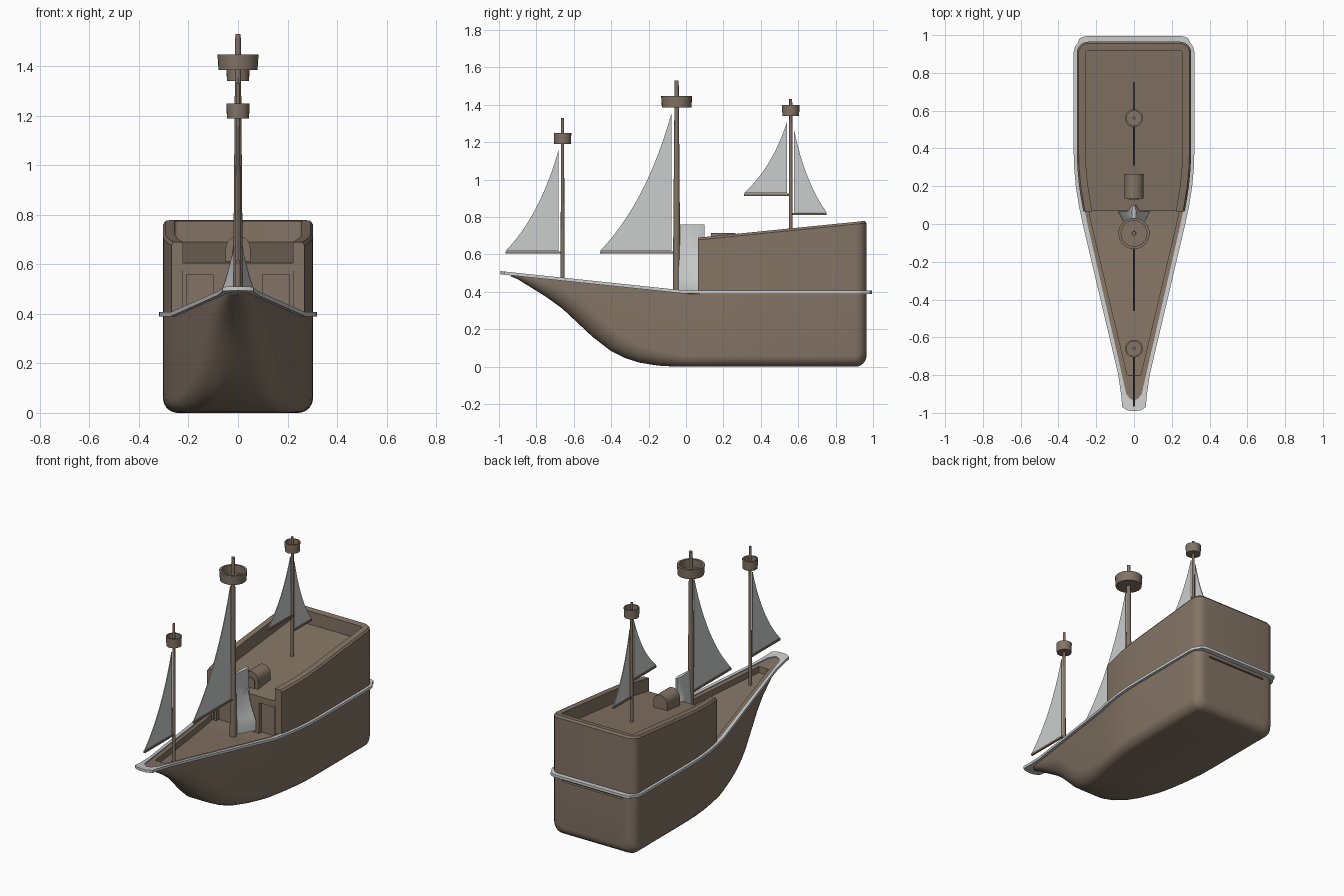
import bpy, bmesh, math

if "Cube" in bpy.data.objects:
    bpy.data.objects.remove(bpy.data.objects["Cube"])

def mat(name, rgb):
    m = bpy.data.materials.new(name)
    m.diffuse_color = (*rgb, 1)
    m.use_nodes = True
    m.node_tree.nodes["Principled BSDF"].inputs["Base Color"].default_value = m.diffuse_color
    return m

WOOD = mat("brown_wood", (0.23, 0.175, 0.13))
GREY = mat("light_grey", (0.6, 0.61, 0.61))

def make(name, verts, faces, m, mirror=False, smooth=True):
    me = bpy.data.meshes.new(name)
    me.from_pydata(verts, [], faces)
    bm = bmesh.new()
    bm.from_mesh(me)
    bmesh.ops.remove_doubles(bm, verts=bm.verts, dist=1e-5)
    bmesh.ops.recalc_face_normals(bm, faces=bm.faces)
    bm.to_mesh(me)
    bm.free()
    me.materials.append(m)
    ob = bpy.data.objects.new(name, me)
    bpy.context.collection.objects.link(ob)
    if mirror:
        ob.modifiers.new("mirror", 'MIRROR').merge_threshold = 0.0005
    if smooth:
        bpy.ops.object.select_all(action='DESELECT')
        ob.select_set(True)
        bpy.context.view_layer.objects.active = ob
        bpy.ops.object.shade_smooth_by_angle(angle=math.radians(35))
    return ob

def loft(name, rings, m, closed=True, caps=True, **kw):
    n = len(rings[0])
    verts = [p for r in rings for p in r]
    faces = []
    for i in range(len(rings) - 1):
        for j in range(n if closed else n - 1):
            k = (j + 1) % n
            faces.append((i*n + j, i*n + k, (i+1)*n + k, (i+1)*n + j))
    if caps:
        faces += [tuple(range(n)), tuple((len(rings)-1)*n + j for j in range(n))]
    return make(name, verts, faces, m, **kw)

def box(name, x0, x1, y0, y1, z0, z1, m=WOOD):
    return loft(name, [[(x0, y0, z), (x1, y0, z), (x1, y1, z), (x0, y1, z)] for z in (z0, z1)], m, smooth=False)

def lathe(name, y, prof, m=WOOD, n=24):
    rings = [[(r*math.cos(2*math.pi*i/n), y + r*math.sin(2*math.pi*i/n), z) for i in range(n)] for r, z in prof]
    return loft(name, rings, m)

def interp(tab, y):
    if y <= tab[0][0]:
        return tab[0][1]
    for (a, p), (b, q) in zip(tab, tab[1:]):
        if y <= b:
            return p + (q - p)*(y - a)/(b - a)
    return tab[-1][1]

# Hull shape: half width, keel height, deck edge height
WT = [(-.935, .004), (-.925, .022), (-.9, .042), (.0, .254), (.1, .275), (.2, .291), (.3, .30), (.4, .303)]
BT = [(-.935, .482), (-.9, .468), (-.75, .375), (-.66, .31), (-.58, .235), (-.5, .16), (-.4, .083),
      (-.33, .048), (-.25, .022), (-.15, .006), (-.05, 0)]
RZ = [(-.93, .015), (-.75, .08), (-.55, .16), (-.3, .10), (0, .06)]
RX = [(-.93, .9), (-.6, .8), (-.3, .45), (0, .22), (.3, .2)]
def edge_z(y):
    return .40 + max(0, -y)*.105

stations = [(y, interp(WT, y), interp(BT, y)) for y in
            (-.935, -.925, -.9, -.85, -.801, -.799, -.75, -.66, -.58, -.5, -.45, -.4, -.33, -.25, -.15, -.05, 0,
             .1, .2, .3, .4, .65, .905)]
for i in range(1, 7):
    a = i*math.pi/12
    stations.append((.905 + .06*math.sin(a), .243 + .06*math.cos(a), .06*(1 - math.cos(a))))

# Hull with bulwark and sunken deck
rings = []
for y, w, b in stations:
    t = edge_z(y)
    rx, rz = w*interp(RX, y), min(interp(RZ, y), (t - b)*.9)
    d = .04 if y > -.8 else 0
    r = [(0, y, b)]
    for i in range(8):
        a = i*math.pi/14
        r.append((w - rx + rx*math.sin(a), y, b + rz*(1 - math.cos(a))))
    wi = max(w - .03, w*.4)
    r += [(w, y, t), (wi, y, t), (wi, y, t - d), (0, y, t - d)]
    rings.append(r)
loft("hull", rings, WOOD, closed=False, mirror=True)

# Plan outline, bow tip to stern centre, and offsets of it
outline = [(0, -.937)] + [(w, y) for y, w, b in stations] + [(0, .965)]
def offset(path, dist):
    out = []
    for i, (x, y) in enumerate(path):
        (x0, y0), (x1, y1) = path[max(i-1, 0)], path[min(i+1, len(path)-1)]
        dx, dy = x1 - x0, y1 - y0
        l = math.hypot(dx, dy)
        s = dist(y)
        px = x + s*dy/l
        out.append((0 if x == 0 else max(px, .001), y - s*dx/l))
    return out

# Grey rubbing rail round the hull
outer = offset(outline, lambda y: .06 if y < -.92 else (.03 if y > .95 else .017 + max(0, -y - .8)*.1))
rail = []
for (xi, yi), (xo, yo) in zip(outline, outer):
    xi = xi*.97
    zi, zo = edge_z(yi), edge_z(yo)
    rail.append([(xi, yi, zi - .01), (xo, yo, zo - .01), (xo, yo, zo + .007), (xi, yi, zi + .007)])
loft("rail", rail, GREY, mirror=True, caps=False)

# High aft walls
part = [(interp(WT, .065), .065)] + [p for p in outline if p[1] >= .1]
inner = offset(part, lambda y: -.047)
inner[0] = (inner[0][0], .065)
wall = []
for (xo, yo), (xi, yi) in zip(part, inner):
    zo, zi = .69 + .1*(yo - .065), .69 + .1*(yi - .065)
    cx, cy = xo + (xi - xo)*.2, yo + (yi - yo)*.2
    wall.append([(xo, yo, .37), (xo, yo, zo - .012), (cx, cy, zo), (xi, yi, zi), (xi, yi, .37)])
loft("aft_wall", wall, WOOD, mirror=True)

# Sloping quarterdeck
deck = []
for y in (.07, .2, .4, .93):
    x, z = interp(WT, y) - .03, .605 + .1*(y - .07)
    deck.append([(-x, y, z - .03), (x, y, z - .03), (x, y, z), (-x, y, z)])
loft("quarterdeck", deck, WOOD, smooth=False)

# Cabin front with recessed doors
box("cabin_wall", -.25, .25, .10, .12, .35, .59)
box("cabin_centre", -.10, .10, .075, .10, .35, .58)
box("cabin_lintel", -.23, .23, .075, .10, .56, .58)
for s in (-1, 1):
    box("cabin_post", s*.22 - .012, s*.22 + .012, .075, .10, .35, .58)

# Arched hatch on the quarterdeck
def arch(w, z0, z1, y):
    return [(w, y, z0)] + [(w*math.cos(i*math.pi/12), y, z1 + w*math.sin(i*math.pi/12)) for i in range(13)] + [(-w, y, z0)]
loft("hatch", [arch(.05, .59, .665, y) for y in (.135, .265)], WOOD)
loft("hatch_door", [arch(.027, .60, .65, y) for y in (.130, .136)], WOOD)

# Grey rope net fanning out behind the main mast
net = []
for i in range(13):
    s = i/12
    w = min(.085, .012 + .1*(1 - s)**1.8)
    z = .38 + .38*s
    half = [(w*.3, -.04), (w*.65, .01), (w, .065), (w*.7, .08), (w*.4, .10)]
    net.append([(x, y, z) for x, y in half] + [(-x, y, z) for x, y in reversed(half)])
loft("rope_net", net, GREY)

# Masts and lookout baskets: y, base, top, base radius, top radius, basket z, height, radius
for name, y, z0, z1, r0, r1, nz, nh, nr in (
        ("fore", -.66, .42, 1.33, .011, .008, 1.19, .06, .047),
        ("main", -.05, .36, 1.53, .021, .011, 1.385, .062, .083),
        ("aft", .56, .62, 1.43, .011, .008, 1.34, .058, .047)):
    lathe(name + "_mast", y, [(r0, z0), (r1, z1)], n=16)
    t = nr*.18
    lathe(name + "_basket", y, [(nr*.95, nz), (nr, nz + nh), (nr - t, nz + nh), (nr - t, nz + .012)])

# Sails with curved edges and booms: mast side y, tip y, foot z, head z
for name, ym, yt, zf, zh in (("fore", -.683, -.965, .618, 1.155), ("main", -.078, -.46, .618, 1.355),
                             ("mizzen", .54, .31, .928, 1.31), ("stern", .578, .752, .825, 1.265)):
    pts = [(0, ym, zf)]
    for i in range(13):
        u = i/12
        v = 1 - u
        cy, cz = yt + (ym - yt)*.66, zf + (zh - zf)*.36
        pts.append((0, v*v*yt + 2*u*v*cy + u*u*ym, v*v*zf + 2*u*v*cz + u*u*zh))
    sail = make(name + "_sail", pts, [(0, i, i + 1) for i in range(1, 13)], GREY, smooth=False)
    sol = sail.modifiers.new("thick", 'SOLIDIFY')
    sol.thickness, sol.offset = .005, 0
    a, b = sorted((ym + (.012 if ym > yt else -.012), yt))
    box(name + "_boom", -.006, .006, a, b, zf - .014, zf - .002)
